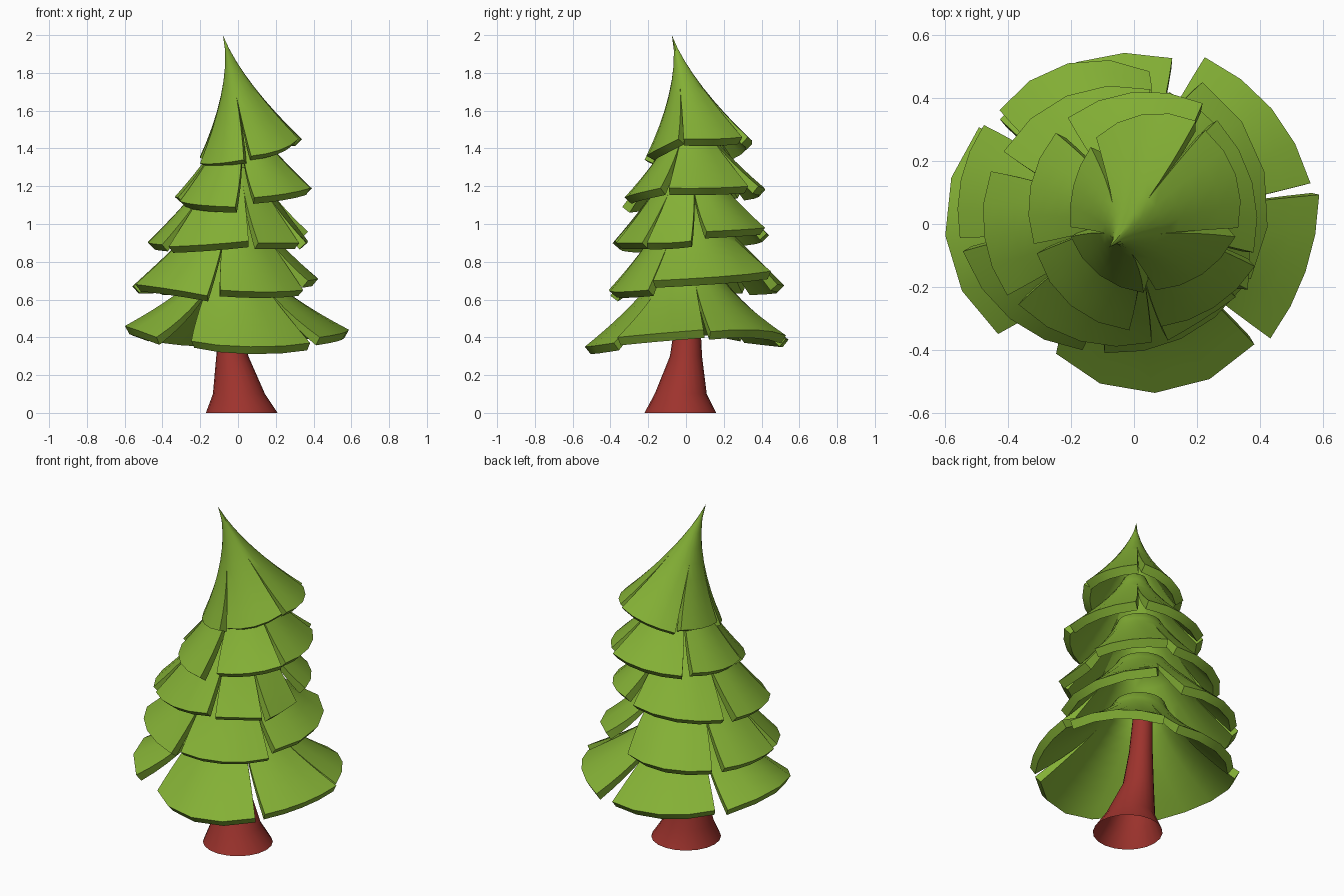
import bpy, bmesh
from math import radians, sin, cos, pi

if "Cube" in bpy.data.objects:
    bpy.data.objects.remove(bpy.data.objects["Cube"])


def material(name, color):
    m = bpy.data.materials.new(name)
    m.diffuse_color = (*color, 1)
    m.use_nodes = True
    m.node_tree.nodes["Principled BSDF"].inputs["Base Color"].default_value = m.diffuse_color
    return m


GREEN = material("leaf green", (0.23, 0.435, 0.036))
RED = material("trunk red", (0.34, 0.033, 0.026))


def finish(bm, name, mat, thickness=0):
    mesh = bpy.data.meshes.new(name)
    bm.to_mesh(mesh)
    bm.free()
    mesh.materials.append(mat)
    ob = bpy.data.objects.new(name, mesh)
    bpy.context.collection.objects.link(ob)
    bpy.ops.object.select_all(action='DESELECT')
    ob.select_set(True)
    bpy.context.view_layer.objects.active = ob
    if thickness:
        ob.vertex_groups.new(name="thickness")
        mod = ob.modifiers.new("thickness", 'SOLIDIFY')
        mod.thickness = thickness
        mod.offset = -1
        mod.vertex_group = "thickness"
        bpy.ops.object.modifier_apply(modifier=mod.name)
    bpy.ops.object.shade_smooth_by_angle(angle=radians(38))
    return ob


def skin(bm, rows, closed=False):
    """Join rows of vertices (top row first, counter-clockwise) with quads."""
    for up, low in zip(rows, rows[1:]):
        n = len(up)
        for c in range(n if closed else n - 1):
            d = (c + 1) % n
            bm.faces.new((up[c], low[c], low[d], up[d]))


def lerp(a, b, t):
    return a + (b - a) * t


def bend(a, m, b, s):
    """Smooth curve through start, middle and end values."""
    return a * (1 - s) * (1 - 2 * s) + 4 * m * s * (1 - s) + b * s * (2 * s - 1)


def tier(name, top, r_top, centre, flare, split, petals, cols=4, steps=8):
    """Skirt of petals joined at the top and split towards the rim.
    Petal: start angle, end angle, rim radius x3, rim height x3."""
    bm = bmesh.new()
    layer = bm.verts.layers.deform.verify()
    for i, p in enumerate(petals):
        prev = list(petals[i - 1])
        nxt = list(petals[(i + 1) % len(petals)])
        if i == 0:
            prev[1] -= 360
        if i == len(petals) - 1:
            nxt[0] += 360
        a0, a1, r0, rm, r1, z0, zm, z1 = p
        # shared seam values above the split
        start = [(prev[1] + a0) / 2, (prev[4] + r0) / 2, (prev[7] + z0) / 2]
        end = [(nxt[0] + a1) / 2, (nxt[2] + r1) / 2, (nxt[5] + z1) / 2]
        rows = []
        for j in range(-1, steps + 1):
            v = max(j, 0) / steps
            k = max(0, (v - split) / (1 - split))
            s_a, s_r, s_z = (lerp(x, y, k) for x, y in zip(start, (a0, r0, z0)))
            e_a, e_r, e_z = (lerp(x, y, k) for x, y in zip(end, (a1, r1, z1)))
            f = v ** flare
            cx, cy = (lerp(top[n], centre[n], v ** 0.9) for n in (0, 1))
            row = []
            for c in range(cols + 1):
                s = c / cols
                a = radians(lerp(s_a, e_a, s))
                rim, zr = bend(s_r, rm, e_r, s), bend(s_z, zm, e_z, s)
                rad = 0 if j < 0 else lerp(r_top, rim, f)
                z = lerp(top[2], zr, v) + (r_top * 0.5 if j < 0 else 0)
                vert = bm.verts.new((cx + rad * cos(a), cy + rad * sin(a), z))
                vert[layer][0] = v
                row.append(vert)
            rows.append(row)
        skin(bm, rows)
    bmesh.ops.remove_doubles(bm, verts=bm.verts, dist=0.0003)
    return finish(bm, name, GREEN, 0.05)


# Trunk: leaning, flared at the foot
bm = bmesh.new()
rings = []
for z, cx, cy, r in ((0.8, -0.05, 0.02, 0.05), (0.5, -0.04, 0.01, 0.065),
                     (0.3, -0.03, 0.0, 0.085), (0.1, 0.005, -0.028, 0.138),
                     (0.0, 0.02, -0.03, 0.19)):
    rings.append([bm.verts.new((cx + r * cos(i * pi / 10), cy + r * sin(i * pi / 10), z))
                  for i in range(20)])
skin(bm, rings, closed=True)
finish(bm, "trunk", RED)

# Branch skirts, bottom to top
tier("bottom_branches", (-0.03, 0.01, 0.8), 0.14, (0, 0), 1.4, 0.35, [
    (-40, 9, 0.565, 0.565, 0.595, 0.40, 0.42, 0.44),
    (13, 67, 0.575, 0.57, 0.575, 0.43, 0.44, 0.41),
    (77, 142, 0.54, 0.545, 0.54, 0.39, 0.39, 0.41),
    (148, 219, 0.58, 0.60, 0.555, 0.42, 0.46, 0.40),
    (239, 315, 0.48, 0.54, 0.54, 0.38, 0.35, 0.37)])

tier("lower_branches", (-0.04, 0.02, 1.05), 0.14, (-0.07, 0.04), 1.15, 0.4, [
    (-93, -30, 0.45, 0.46, 0.48, 0.65, 0.64, 0.65),
    (-26, 55, 0.49, 0.50, 0.50, 0.70, 0.72, 0.75),
    (75, 138, 0.46, 0.49, 0.48, 0.68, 0.67, 0.66),
    (146, 190, 0.49, 0.49, 0.49, 0.67, 0.67, 0.67),
    (195, 258, 0.49, 0.47, 0.45, 0.68, 0.66, 0.62)])

tier("middle_branches", (-0.02, 0.02, 1.3), 0.12, (-0.05, 0.02), 1.2, 0.35, [
    (-29, 1, 0.47, 0.43, 0.42, 0.90, 0.90, 0.91),
    (12, 68, 0.43, 0.43, 0.43, 0.96, 0.97, 0.98),
    (76, 150, 0.42, 0.42, 0.42, 0.95, 0.93, 0.91),
    (160, 215, 0.43, 0.43, 0.43, 0.91, 0.90, 0.89),
    (221, 285, 0.42, 0.41, 0.41, 0.88, 0.89, 0.91),
    (292, 326, 0.42, 0.42, 0.45, 0.90, 0.90, 0.90)])

tier("upper_branches", (0.01, 0.02, 1.57), 0.06, (0.03, 0.03), 1.3, 0.35, [
    (-19, 52, 0.37, 0.36, 0.38, 1.19, 1.19, 1.20),
    (62, 128, 0.40, 0.39, 0.39, 1.20, 1.18, 1.16),
    (137, 195, 0.38, 0.37, 0.36, 1.17, 1.15, 1.14),
    (200, 263, 0.36, 0.37, 0.37, 1.12, 1.10, 1.09),
    (279, 335, 0.36, 0.37, 0.39, 1.14, 1.16, 1.19)])

# Tip: leaning cone ending in the top skirt
tier("tree_top", (-0.08, -0.075, 2.0), 0.0, (0.06, 0.06), 1.6, 0.5, [
    (-88, -21, 0.27, 0.27, 0.28, 1.36, 1.39, 1.45),
    (-15, 55, 0.28, 0.28, 0.29, 1.45, 1.45, 1.46),
    (63, 130, 0.30, 0.29, 0.28, 1.46, 1.42, 1.37),
    (137, 195, 0.27, 0.26, 0.27, 1.38, 1.36, 1.35),
    (201, 264, 0.28, 0.28, 0.28, 1.32, 1.32, 1.34)])
